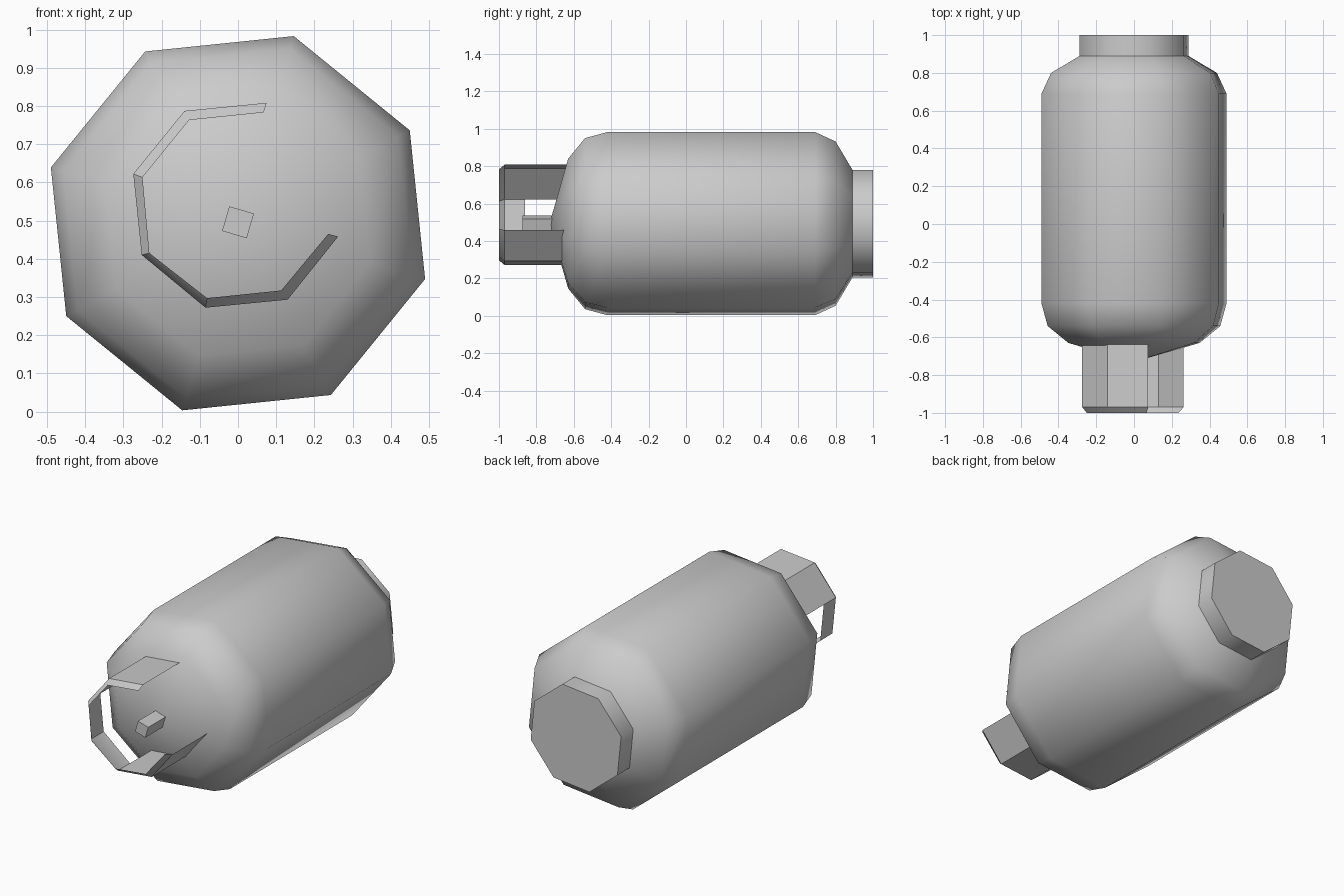
import bpy, bmesh, math

if "Cube" in bpy.data.objects:
    bpy.data.objects.remove(bpy.data.objects["Cube"])


def finish(name, bm, angle=None):
    bmesh.ops.recalc_face_normals(bm, faces=bm.faces)
    mesh = bpy.data.meshes.new(name)
    bm.to_mesh(mesh)
    bm.free()
    obj = bpy.data.objects.new(name, mesh)
    bpy.context.collection.objects.link(obj)
    if angle:
        bpy.ops.object.select_all(action='DESELECT')
        obj.select_set(True)
        bpy.context.view_layer.objects.active = obj
        bpy.ops.object.shade_smooth_by_angle(angle=math.radians(angle))
    return obj


def lathe_y(name, profile, sides, start, cz, angle=None):
    """Spin (y, radius) points round the y axis; close both ends."""
    bm = bmesh.new()
    rings = []
    for y, r in profile:
        if r == 0:
            rings.append([bm.verts.new((0, y, cz))])
            continue
        a = [math.radians(start) + i * math.tau / sides for i in range(sides)]
        rings.append([bm.verts.new((r * math.cos(t), y, cz + r * math.sin(t))) for t in a])
    for lo, hi in zip(rings, rings[1:]):
        for i in range(sides):
            j = (i + 1) % sides
            if len(lo) == 1:
                bm.faces.new((lo[0], hi[i], hi[j]))
            else:
                bm.faces.new((lo[i], lo[j], hi[j], hi[i]))
    for ring in (rings[0], rings[-1]):
        if len(ring) > 1:
            bm.faces.new(ring)
    return finish(name, bm, angle)


# Eight-sided tank with domed ends and a foot ring at the back
lathe_y("tank_body", [(-0.73, 0), (-0.63, 0.362), (-0.54, 0.477), (-0.42, 0.511),
                      (0.69, 0.511), (0.80, 0.458), (0.89, 0.30), (1.0, 0.30)],
        8, 28.4, 0.493, 50)

# Square valve stem
lathe_y("valve_stem", [(-0.875, 0.0475), (-0.69, 0.0475)], 4, 28.7, 0.4955)

# Open collar sheet with an in-turned lip and windows in two of its facets
outer = [(0.075, 0.808), (-0.14, 0.787), (-0.274, 0.622), (-0.252, 0.41),
         (-0.085, 0.272), (0.13, 0.293), (0.262, 0.458)]
inner = [(0.067, 0.783), (-0.128, 0.763), (-0.25, 0.613), (-0.232, 0.415),
         (-0.081, 0.297), (0.113, 0.317), (0.236, 0.465)]
bm = bmesh.new()
rows = [[bm.verts.new((x, y, z)) for x, z in pts]
        for pts, y in ((inner, -1.0), (outer, -0.97), (outer, -0.86), (outer, -0.61))]
for r in range(3):
    for i in range(6):
        if r == 2 and i in (2, 3):
            continue
        bm.faces.new((rows[r][i], rows[r][i + 1], rows[r + 1][i + 1], rows[r + 1][i]))
finish("valve_collar", bm, 35)
